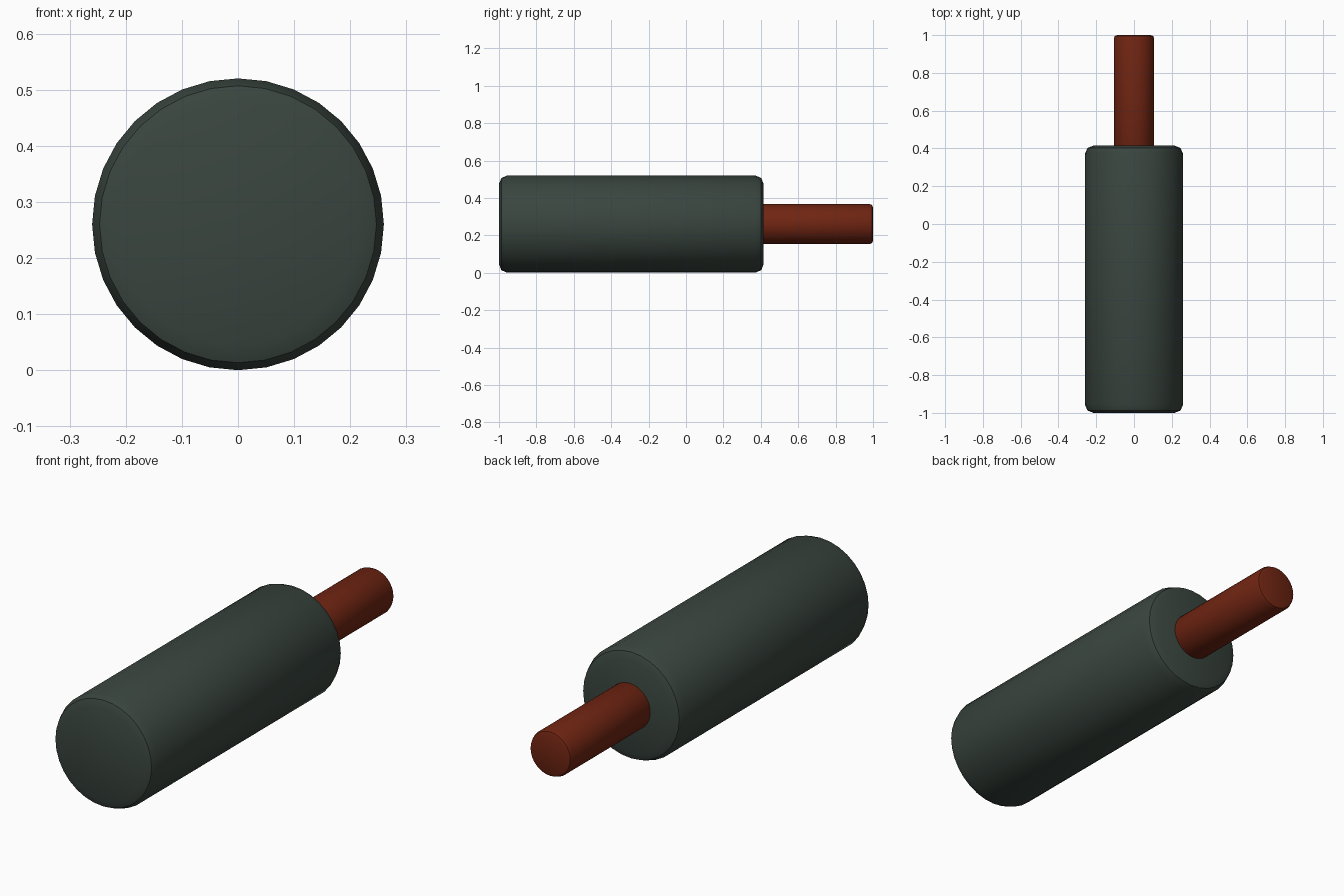
import bpy
import math

cube = bpy.data.objects.get("Cube")
if cube:
    bpy.data.objects.remove(cube, do_unlink=True)

AXIS_Z = 0.26


def material(name, colour):
    mat = bpy.data.materials.new(name)
    mat.use_nodes = True
    mat.diffuse_color = (*colour, 1)
    bsdf = next(n for n in mat.node_tree.nodes if n.type == "BSDF_PRINCIPLED")
    bsdf.inputs["Base Color"].default_value = (*colour, 1)
    return mat


def rounded_cylinder(name, radius, y_start, y_end, rounding, mat):
    """Cylinder lying along y with softly bevelled rims."""
    bpy.ops.mesh.primitive_cylinder_add(
        vertices=32, radius=radius, depth=y_end - y_start,
        location=(0, (y_start + y_end) / 2, AXIS_Z),
        rotation=(math.pi / 2, 0, 0))
    obj = bpy.context.object
    obj.name = name
    obj.data.materials.append(mat)
    bevel = obj.modifiers.new("rounded_rims", "BEVEL")
    bevel.width = rounding
    bevel.segments = 2
    bevel.limit_method = "ANGLE"
    bevel.angle_limit = math.radians(40)
    bpy.ops.object.modifier_apply(modifier=bevel.name)
    bpy.ops.object.shade_smooth_by_angle(angle=math.radians(40))
    return obj


dark_green = material("dark_grey_green", (0.042, 0.06, 0.05))
rust = material("rust_red", (0.16, 0.018, 0.006))

# Thick body, with the thin rod seated in its back end
rounded_cylinder("body", 0.26, -1.0, 0.415, 0.045, dark_green)
rounded_cylinder("rod", 0.107, 0.36, 1.0, 0.018, rust)
